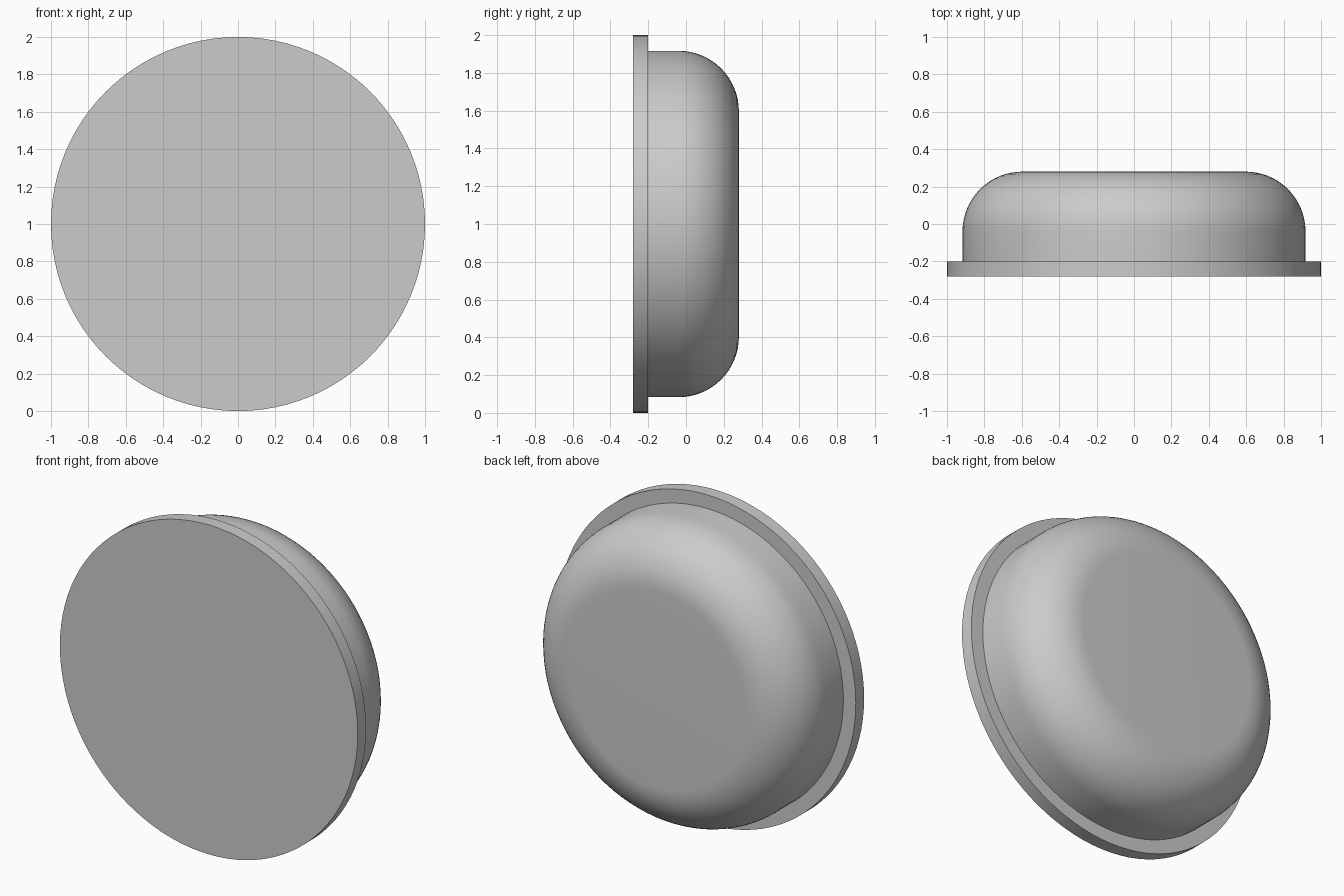
import bpy
import math

cube = bpy.data.objects.get("Cube")
if cube:
    bpy.data.objects.remove(cube)

SEGMENTS = 96
FLANGE_Y, BODY_Y, BACK_Y = -0.28, -0.20, 0.28
BODY_RADIUS, FILLET = 0.917, 0.32

grey = bpy.data.materials.new("light grey")
grey.use_nodes = True
colour = (0.6, 0.6, 0.6, 1)
grey.diffuse_color = colour
grey.node_tree.nodes["Principled BSDF"].inputs["Base Color"].default_value = colour


def disc_part(name, radius, y0, y1):
    """Upright cylinder lying along y, standing on the model's centre axis."""
    bpy.ops.mesh.primitive_cylinder_add(
        vertices=SEGMENTS, radius=radius, depth=y1 - y0,
        location=(0, (y0 + y1) / 2, 1), rotation=(-math.pi / 2, 0, 0))
    bpy.ops.object.transform_apply(location=False, rotation=True, scale=True)
    part = bpy.context.object
    part.name = name
    part.data.materials.append(grey)
    return part


# Thin front flange
disc_part("flange", 1.0, FLANGE_Y, BODY_Y)
bpy.ops.object.shade_smooth_by_angle(angle=math.radians(30))

# Domed body with a large rounded back edge
body = disc_part("rounded_body", BODY_RADIUS, BODY_Y, BACK_Y)
weights = body.data.attributes.new("bevel_weight_edge", "FLOAT", "EDGE")
for edge in body.data.edges:
    if all(body.data.vertices[i].co.y > 0 for i in edge.vertices):
        weights.data[edge.index].value = 1
bevel = body.modifiers.new("back_fillet", "BEVEL")
bevel.limit_method = "WEIGHT"
bevel.width = FILLET
bevel.segments = 16
bpy.ops.object.modifier_apply(modifier=bevel.name)
bpy.ops.object.shade_smooth_by_angle(angle=math.radians(30))
